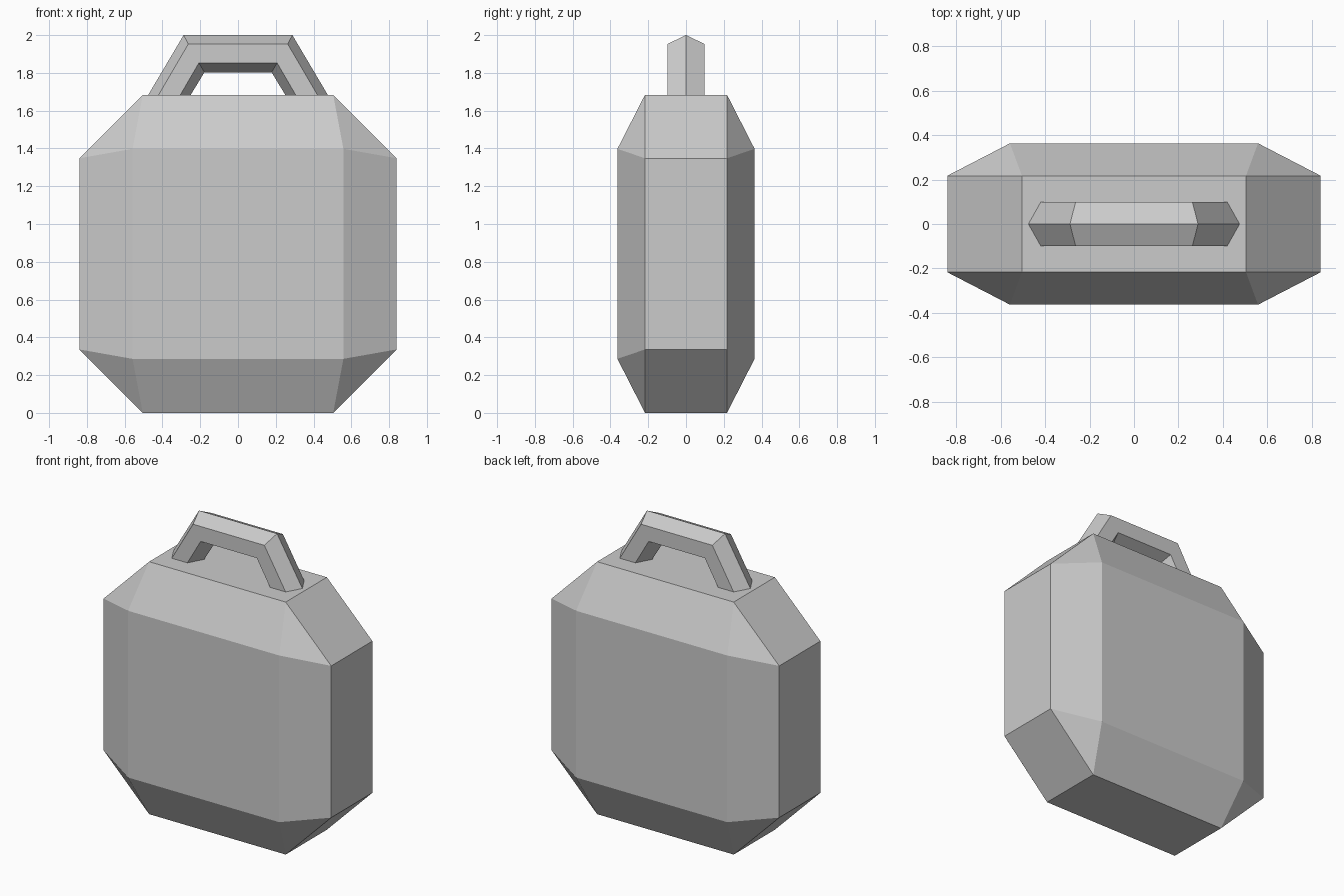
import bpy, bmesh, math

if "Cube" in bpy.data.objects:
    bpy.data.objects.remove(bpy.data.objects["Cube"])


def finish(bm, name):
    bmesh.ops.recalc_face_normals(bm, faces=bm.faces[:])
    mesh = bpy.data.meshes.new(name)
    bm.to_mesh(mesh)
    bm.free()
    obj = bpy.data.objects.new(name, mesh)
    bpy.context.collection.objects.link(obj)
    return obj


# Canister body: octagonal slab with a raised rectangular panel front and back
MID_Z = 0.842
corners = [(0.84, 0.217, 0.506),   # side edge
           (0.504, 0.217, 0.842),  # top and bottom edge
           (0.558, 0.363, 0.556)]  # front and back panel
bm = bmesh.new()
for x, y, z in corners:
    for sx in (-1, 1):
        for sy in (-1, 1):
            for sz in (-1, 1):
                bm.verts.new((sx * x, sy * y, MID_Z + sz * z))
bmesh.ops.convex_hull(bm, input=bm.verts[:])
bmesh.ops.dissolve_limit(bm, angle_limit=math.radians(1),
                         verts=bm.verts[:], edges=bm.edges[:])
finish(bm, "canister_body")

# Handle: hexagonal section swept along a trapezoid arch
# each rail: y, foot x, bend x, bend z
BASE_Z = 2 * MID_Z
W = 0.098
rails = [(0, 0.475, 0.288, 2.0), (W, 0.42, 0.263, 1.953),
         (W, 0.305, 0.207, 1.853), (0, 0.25, 0.178, 1.803),
         (-W, 0.305, 0.207, 1.853), (-W, 0.42, 0.263, 1.953)]
bm = bmesh.new()
lines = [[bm.verts.new(p) for p in ((-fx, y, BASE_Z), (-bx, y, bz),
                                    (bx, y, bz), (fx, y, BASE_Z))]
         for y, fx, bx, bz in rails]
for i, a in enumerate(lines):
    b = lines[(i + 1) % len(lines)]
    for j in range(3):
        bm.faces.new((a[j], a[j + 1], b[j + 1], b[j]))
finish(bm, "carry_handle")
